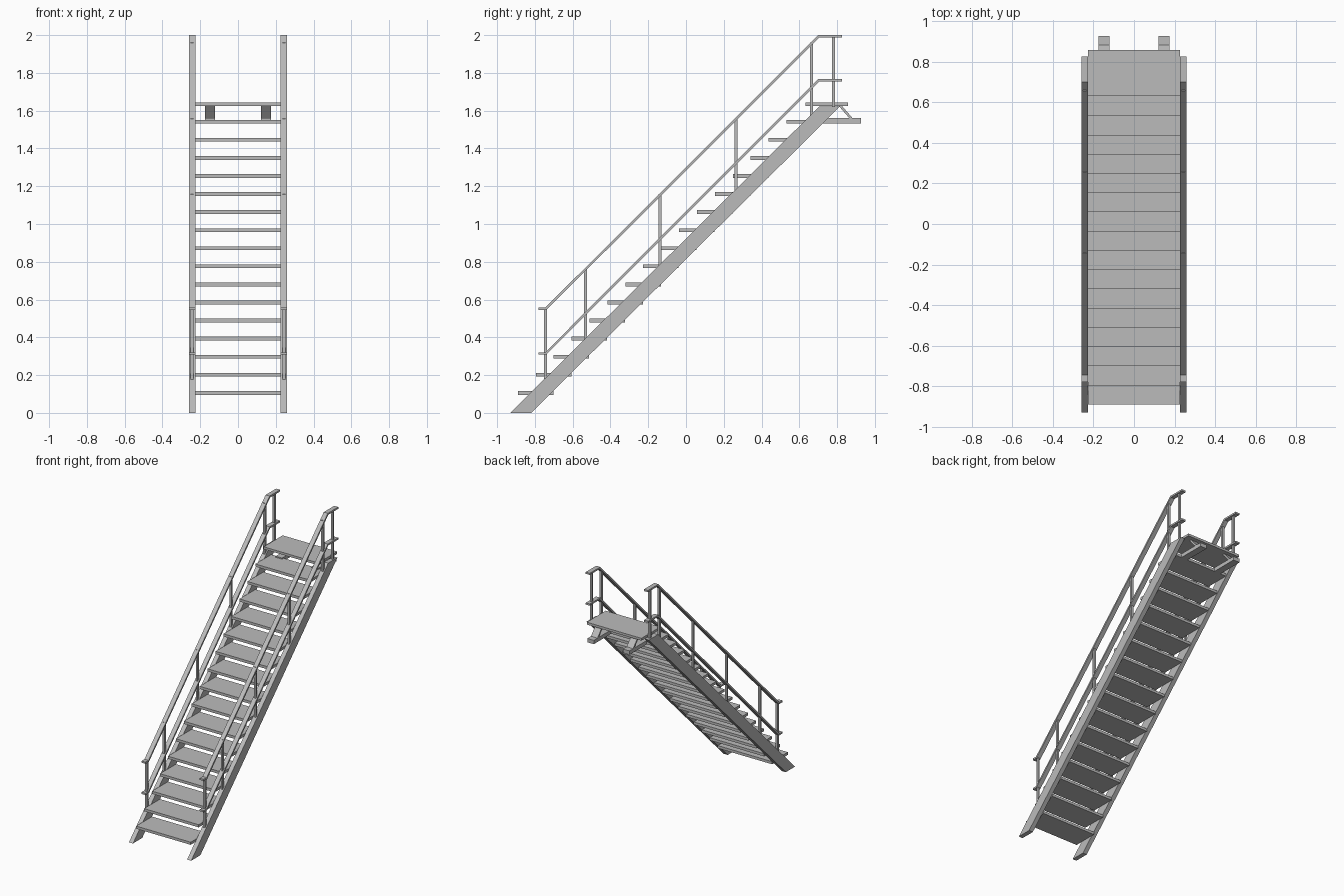
import bpy, bmesh

old = bpy.data.objects.get("Cube")
if old:
    bpy.data.objects.remove(old, do_unlink=True)

steel = bpy.data.materials.new("grey_steel")
steel.use_nodes = True
GREY = (0.5, 0.5, 0.5, 1)
steel.diffuse_color = GREY
steel.node_tree.nodes["Principled BSDF"].inputs["Base Color"].default_value = GREY


def side_profile(name, points, x0, x1):
    """Extrude a (y, z) outline from x0 to x1."""
    bm = bmesh.new()
    face = bm.faces.new([bm.verts.new((x0, y, z)) for y, z in points])
    new = bmesh.ops.extrude_face_region(bm, geom=[face])["geom"]
    bmesh.ops.translate(bm, vec=(x1 - x0, 0, 0),
                        verts=[v for v in new if isinstance(v, bmesh.types.BMVert)])
    bmesh.ops.recalc_face_normals(bm, faces=bm.faces)
    mesh = bpy.data.meshes.new(name)
    bm.to_mesh(mesh)
    bm.free()
    mesh.materials.append(steel)
    obj = bpy.data.objects.new(name, mesh)
    bpy.context.collection.objects.link(obj)
    return obj


def box(name, x0, x1, y0, y1, z0, z1):
    return side_profile(name, [(y0, z0), (y1, z0), (y1, z1), (y0, z1)], x0, x1)


def rail(name, low, high, x0, x1, t=0.013):
    """Flat bar: short level start, 45 degree run, level end."""
    top = [(-0.78, low), (-0.745, low), (0.70, high), (0.825, high)]
    shift = (0, 0.41 * t, 0.41 * t, 0)
    under = [(y + s, z - t) for (y, z), s in zip(top, shift)]
    side_profile(name, top + under[::-1], x0, x1)


SLOPE = 0.992
INNER, OUTER = 0.226, 0.26
HALF_TREAD = 0.228

# Treads
for i in range(16):
    y, z = -0.89 + 0.0948 * i, 0.096 + 0.0957 * i
    box(f"tread_{i + 1}", -HALF_TREAD, HALF_TREAD, y, y + 0.188, z, z + 0.02)

# Top landing
box("landing", -HALF_TREAD, HALF_TREAD, 0.632, 0.858, 1.625, 1.643)

for side, s in (("left", 1), ("right", -1)):
    # Sloped side beam
    top_z = 1.622
    run = top_z / SLOPE
    side_profile(f"{side}_stringer",
                 [(-0.93, 0), (-0.82, 0), (-0.82 + run, top_z), (-0.93 + run, top_z)],
                 s * INNER, s * OUTER)

    # Handrail and middle rail
    rail(f"{side}_handrail", 0.557, 2.0, s * INNER, s * OUTER)
    rail(f"{side}_middle_rail", 0.321, 1.768, s * INNER, s * OUTER)

    # Posts standing on the side beam
    for n, y in enumerate((-0.743, -0.533, -0.137, 0.264, 0.665, 0.78)):
        foot = min((y + 0.92) * SLOPE, top_z - 0.01)
        head = min(0.55 + (y + 0.745), 1.99)
        box(f"{side}_post_{n + 1}", s * 0.235, s * 0.251, y - 0.008, y + 0.008, foot, head)

    # Mounting foot and its diagonal strut under the landing
    box(f"{side}_mounting_foot", s * 0.122, s * 0.176, 0.70, 0.926, 1.531, 1.56)
    side_profile(f"{side}_mounting_strut",
                 [(0.808, 1.626), (0.825, 1.626), (0.883, 1.559), (0.866, 1.559)],
                 s * 0.122, s * 0.176)
